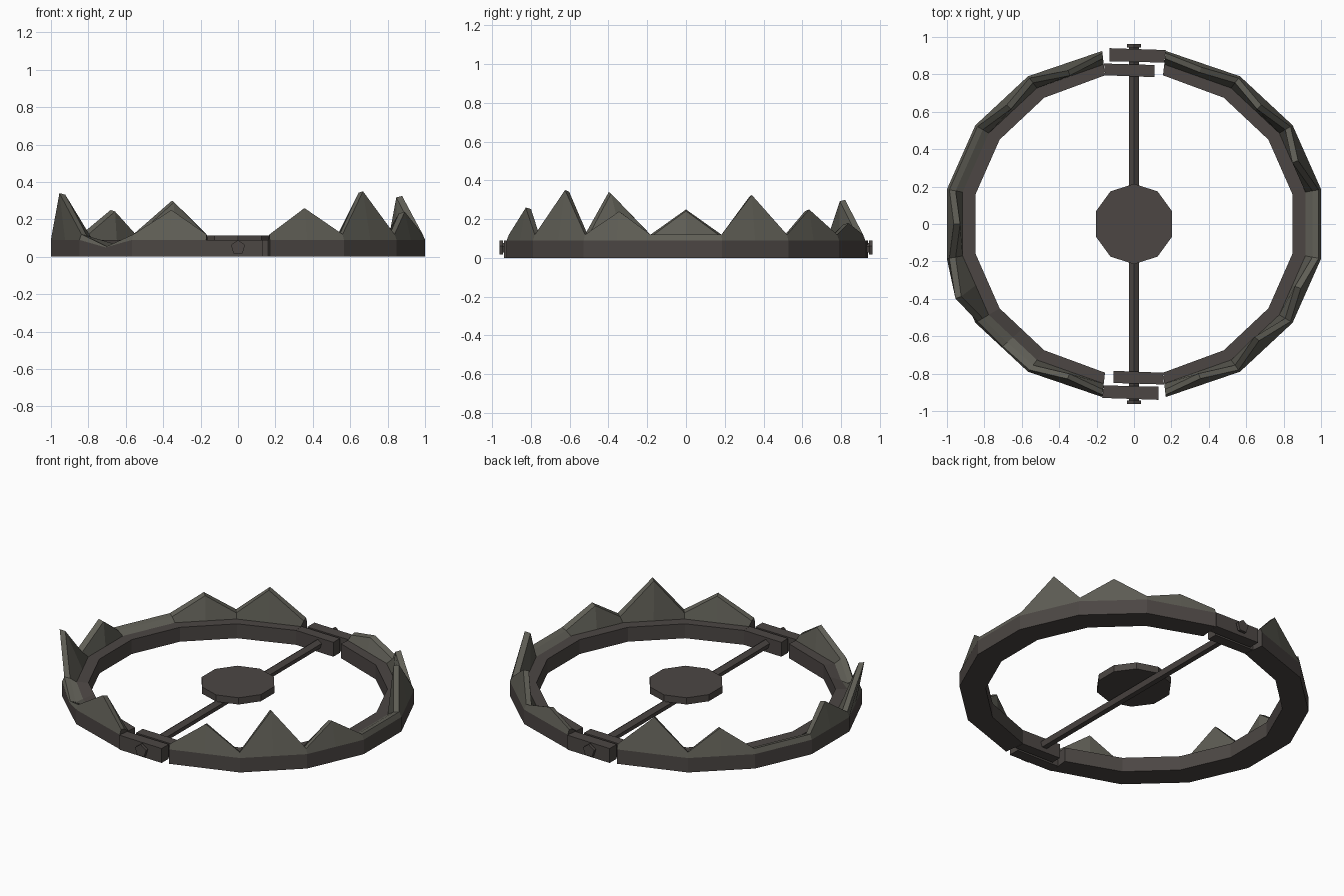
import bpy, bmesh, math
from mathutils import Vector

if "Cube" in bpy.data.objects:
    bpy.data.objects.remove(bpy.data.objects["Cube"])

def material(name, rgb):
    m = bpy.data.materials.new(name)
    m.diffuse_color = (*rgb, 1)
    m.use_nodes = True
    m.node_tree.nodes["Principled BSDF"].inputs["Base Color"].default_value = m.diffuse_color
    return m

IRON = material("dark_iron", (0.072, 0.062, 0.057))
EDGE = material("worn_iron", (0.115, 0.112, 0.092))

def finish(bm, name, mats=(IRON,)):
    bmesh.ops.recalc_face_normals(bm, faces=bm.faces)
    me = bpy.data.meshes.new(name)
    bm.to_mesh(me)
    bm.free()
    ob = bpy.data.objects.new(name, me)
    for m in mats:
        me.materials.append(m)
    bpy.context.collection.objects.link(ob)
    return ob

def prism(name, pts, z0, z1):
    bm = bmesh.new()
    lo = [bm.verts.new((x, y, z0)) for x, y in pts]
    hi = [bm.verts.new((x, y, z1)) for x, y in pts]
    bm.faces.new(lo)
    bm.faces.new(hi)
    n = len(pts)
    for i in range(n):
        bm.faces.new((lo[i], lo[(i+1) % n], hi[(i+1) % n], hi[i]))
    return finish(bm, name)

def rod(name, n, r, y0, y1, z):
    bm = bmesh.new()
    rings = [[bm.verts.new((r*math.cos(a), y, z + r*math.sin(a)))
              for a in (math.pi/2 + 2*math.pi*i/n for i in range(n))] for y in (y0, y1)]
    for ring in rings:
        bm.faces.new(ring)
    a, b = rings
    for i in range(n):
        bm.faces.new((a[i], a[(i+1) % n], b[(i+1) % n], b[i]))
    return finish(bm, name)

BAND, VALLEY = 0.09, 0.12

def corner(i, side):
    # outer and inner ring corners, from the +y hinge (0) to the -y hinge (7)
    if i in (0, 7):
        s = 1 if i == 0 else -1
        return Vector((side*0.17, s*0.925)), Vector((side*0.155, s*0.795))
    a = math.radians(78.75 - 22.5*i)
    c, s = math.cos(a), math.sin(a)
    return Vector((side*1.02*c, 0.95*s)), Vector((side*0.864*c, 0.812*s))

def jaw(name, side, heights, bends):
    # loft one toothed half ring: corners are valleys, segment middles are tips
    bm = bmesh.new()
    cs = [corner(i, side) for i in range(8)]
    rings = []
    for i in range(15):
        k = i // 2
        if i % 2 == 0:
            (o, n), h, bend = cs[k], VALLEY, (0, 0)
        else:
            o = (cs[k][0] + cs[k+1][0]) / 2
            n = (cs[k][1] + cs[k+1][1]) / 2
            h, bend = heights[k], bends.get(k, (0, 0))
        f = 0.05 + 1.2*max(h - BAND, 0)
        d = Vector(bend)
        sec = [(n, 0), (o, 0), (o, min(BAND, h - 0.005)),
               (o.lerp(n, f) + d, h), (o.lerp(n, f + 0.22) + d, h - 0.008),
               (o.lerp(n, 0.55), min(BAND, h + 0.01)), (n, BAND)]
        rings.append([bm.verts.new((p.x, p.y, z)) for p, z in sec])
    m = len(rings[0])
    for a, b in zip(rings, rings[1:]):
        for j in range(m):
            f = bm.faces.new((a[j], a[(j+1) % m], b[(j+1) % m], b[j]))
            f.material_index = 1 if j in (2, 3, 4) else 0
    bm.faces.new(rings[0])
    bm.faces.new(rings[-1])
    return finish(bm, name, (IRON, EDGE))

# Toothed jaws: heights listed from back to front (some teeth worn, bent or lost)
jaw("right_jaw", 1, [0.18, 0.25, 0.325, 0.12, 0.24, 0.35, 0.26], {})
jaw("left_jaw", -1, [0.30, 0.25, 0.12, 0.25, 0.34, 0.055, 0.25],
    {4: (-0.08, -0.06)})

# Overlapping hinge lugs, pins and cross bar
for s, end in ((1, "back"), (-1, "front")):
    outer = [(0.17, 0.93), (-0.13, 0.94), (-0.13, 0.87), (0.162, 0.863)]
    inner = [(-0.155, 0.795), (0.11, 0.785), (0.11, 0.85), (-0.16, 0.858)]
    prism(end + "_outer_lug", [(s*x, s*y) for x, y in outer], 0, BAND)
    prism(end + "_inner_lug", [(s*x, s*y) for x, y in inner], 0, BAND)
    rod(end + "_pin_head", 5, 0.04, s*0.945, s*0.963, 0.05)
rod("cross_bar", 5, 0.028, -0.95, 0.95, 0.05)

# Trigger plate
prism("trigger_plate", [(0.215*math.cos(math.radians(90 + 36*i)),
                         0.215*math.sin(math.radians(90 + 36*i))) for i in range(10)],
      0.072, 0.114)
